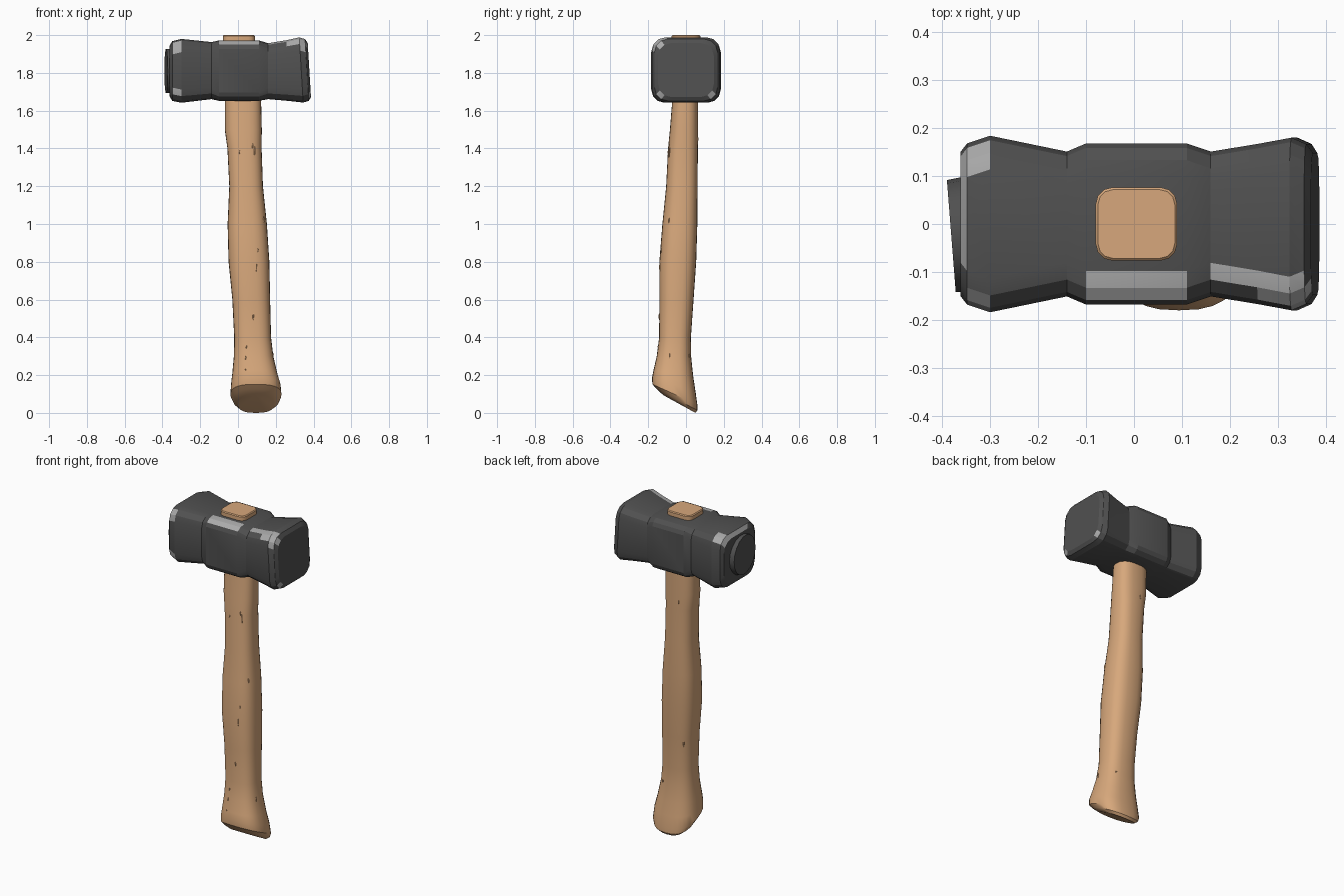
import bpy, bmesh, math
from mathutils import Vector, Matrix

if "Cube" in bpy.data.objects:
    bpy.data.objects.remove(bpy.data.objects["Cube"])


def material(name, rgb):
    m = bpy.data.materials.new(name)
    m.diffuse_color = (*rgb, 1)
    m.use_nodes = True
    m.node_tree.nodes["Principled BSDF"].inputs["Base Color"].default_value = m.diffuse_color
    return m


WOOD = material("warm wood", (0.68, 0.39, 0.20))
IRON = material("dark iron", (0.08, 0.08, 0.08))
WORN = material("worn bright edge", (0.41, 0.41, 0.41))


def make_object(name, bm, mats, angle):
    bmesh.ops.recalc_face_normals(bm, faces=bm.faces)
    me = bpy.data.meshes.new(name)
    bm.to_mesh(me)
    bm.free()
    ob = bpy.data.objects.new(name, me)
    bpy.context.collection.objects.link(ob)
    for m in mats:
        me.materials.append(m)
    bpy.ops.object.select_all(action='DESELECT')
    ob.select_set(True)
    bpy.context.view_layer.objects.active = ob
    bpy.ops.object.shade_smooth_by_angle(angle=math.radians(angle))
    return ob


def loft(rings, rule=lambda strip, side: 0):
    """Skin closed rings and cap both ends; rule gives the material index."""
    bm = bmesh.new()
    vs = [[bm.verts.new(p) for p in r] for r in rings]
    n = len(vs[0])
    for i in range(len(vs) - 1):
        for j in range(n):
            k = (j + 1) % n
            f = bm.faces.new((vs[i][j], vs[i][k], vs[i + 1][k], vs[i + 1][j]))
            f.material_index = rule(i, j)
    bm.faces.new(vs[0])
    bm.faces.new(vs[-1])
    return bm


# Head: rounded rectangles along x (x, half depth, bottom, top, end slant, corner height)
HEAD = [(-0.362, 0.150, 1.675, 1.945, 0, 0.07), (-0.348, 0.168, 1.652, 1.968, 0, 0.07),
        (-0.30, 0.184, 1.642, 1.98, 0, 0.07), (-0.14, 0.151, 1.661, 1.963, 0, 0.06),
        (-0.10, 0.168, 1.652, 1.972, 0, 0.045), (0.11, 0.168, 1.652, 1.972, 0, 0.045),
        (0.16, 0.151, 1.661, 1.957, 0, 0.06), (0.26, 0.167, 1.652, 1.973, 0.02, 0.065),
        (0.335, 0.180, 1.643, 1.988, 0.06, 0.07), (0.365, 0.167, 1.652, 1.979, 0.06, 0.07),
        (0.378, 0.148, 1.672, 1.958, 0.06, 0.07)]


def head_ring(x, hy, z0, z1, slant, rz, ry=0.07):
    cz, hz = (z0 + z1) / 2, (z1 - z0) / 2
    pts = []
    for k in range(4):
        sy, sz = (1, -1, -1, 1)[k], (1, 1, -1, -1)[k]
        for s in range(4):
            a = math.radians(90 * k + 30 * s)
            y = sy * (hy - ry) + ry * math.cos(a)
            z = cz + sz * (hz - rz) + rz * math.sin(a)
            pts.append((x - slant * (z - 1.81), y, z))
    return pts


# Worn corners: (strip along x, side of the ring)
WORN_SIDES = {(1, 1), (1, 2), (1, 5), (1, 6), (1, 8), (0, 1), (0, 2), (0, 3),
              (4, 4), (4, 5), (6, 4), (7, 4), (7, 5), (8, 4), (8, 5), (8, 6),
              (9, 5), (9, 9), (9, 13)}
make_object("hammer_head",
            loft([head_ring(*h) for h in HEAD],
                 lambda i, j: 1 if (i, j) in WORN_SIDES else 0),
            [IRON, WORN], 22)

# Round striking plate on the left end
bm = bmesh.new()
bmesh.ops.create_cone(bm, cap_ends=True, segments=18, radius1=0.123, radius2=0.117, depth=0.05,
                      matrix=Matrix.Translation((-0.356, -0.023, 1.81))
                      @ Matrix.Rotation(math.radians(4.5), 4, 'Z')
                      @ Matrix.Rotation(math.radians(-90), 4, 'Y'))
make_object("striking_plate", bm, [IRON], 30)

# Handle: superellipse rings (z, left, right, front, back, tilt)
HANDLE = [(1.75, -0.07, 0.12, -0.065, 0.063, 0), (1.5, -0.07, 0.126, -0.085, 0.064, 0),
          (1.4, -0.056, 0.125, -0.095, 0.063, 0), (1.2, -0.046, 0.132, -0.105, 0.061, 0),
          (1.0, -0.055, 0.153, -0.125, 0.06, 0), (0.8, -0.05, 0.166, -0.141, 0.054, 0),
          (0.6, -0.03, 0.17, -0.141, 0.04, 0), (0.4, -0.02, 0.175, -0.142, 0.026, 0),
          (0.3, -0.022, 0.187, -0.155, 0.027, 0), (0.21, -0.03, 0.208, -0.172, 0.038, -0.15),
          (0.15, -0.037, 0.225, -0.180, 0.05, -0.3), (0.098, -0.04, 0.23, -0.178, 0.06, -0.45),
          (0.07, -0.025, 0.217, -0.155, 0.061, -0.52), (0.047, 0.0, 0.19, -0.12, 0.05, -0.55)]


def handle_point(row, a, e=2 / 2.6):
    z, x0, x1, y0, y1, tilt = row
    c, s = math.cos(a), math.sin(a)
    x = (x0 + x1) / 2 + (x1 - x0) / 2 * math.copysign(abs(c) ** e, c)
    dy = (y1 - y0) / 2 * math.copysign(abs(s) ** e, s)
    return Vector((x, (y0 + y1) / 2 + dy, z + tilt * dy))


def handle_surface(z, deg):
    for a, b in zip(HANDLE, HANDLE[1:]):
        if b[0] <= z <= a[0]:
            t = (a[0] - z) / (a[0] - b[0])
            row = [p + (q - p) * t for p, q in zip(a, b)]
            row[5] = 0
            return handle_point(row, math.radians(deg))


make_object("handle", loft([[handle_point(r, 2 * math.pi * i / 28) for i in range(28)]
                            for r in HANDLE]), [WOOD], 32)

# Small nicks in the wood, as low slivers: (height, angle around, length)
NICKS = [(1.38, 258, 0.010), (1.38, 300, 0.035), (1.41, 293, 0.015), (0.86, 292, 0.012),
         (0.77, 285, 0.025), (0.51, 272, 0.018), (0.35, 255, 0.010), (0.29, 252, 0.012),
         (0.23, 252, 0.012), (1.02, 325, 0.02), (0.3, 350, 0.02), (0.57, 130, 0.02),
         (1.45, 100, 0.014), (0.3, 60, 0.012)]
bm = bmesh.new()
for z, deg, length in NICKS:
    bmesh.ops.create_icosphere(bm, subdivisions=1, radius=1,
                               matrix=Matrix.Translation(handle_surface(z, deg))
                               @ Matrix.Diagonal((0.004, 0.004, length, 1)))
make_object("handle_nicks", bm, [WOOD], 32)

# Handle end showing through the top of the head
bm = bmesh.new()
bmesh.ops.create_cube(bm, size=1, matrix=Matrix.Translation((0.005, 0, 1.95))
                      @ Matrix.Diagonal((0.17, 0.153, 0.1, 1)))
upright = [e for e in bm.edges if abs(e.verts[0].co.z - e.verts[1].co.z) > 0.05]
bmesh.ops.bevel(bm, geom=upright, offset=0.035, segments=3, profile=0.5, affect='EDGES')
rim = [e for e in bm.edges if all(v.co.z > 1.99 for v in e.verts)]
bmesh.ops.bevel(bm, geom=rim, offset=0.005, segments=1, profile=0.5, affect='EDGES')
make_object("handle_top", bm, [WOOD], 32)
